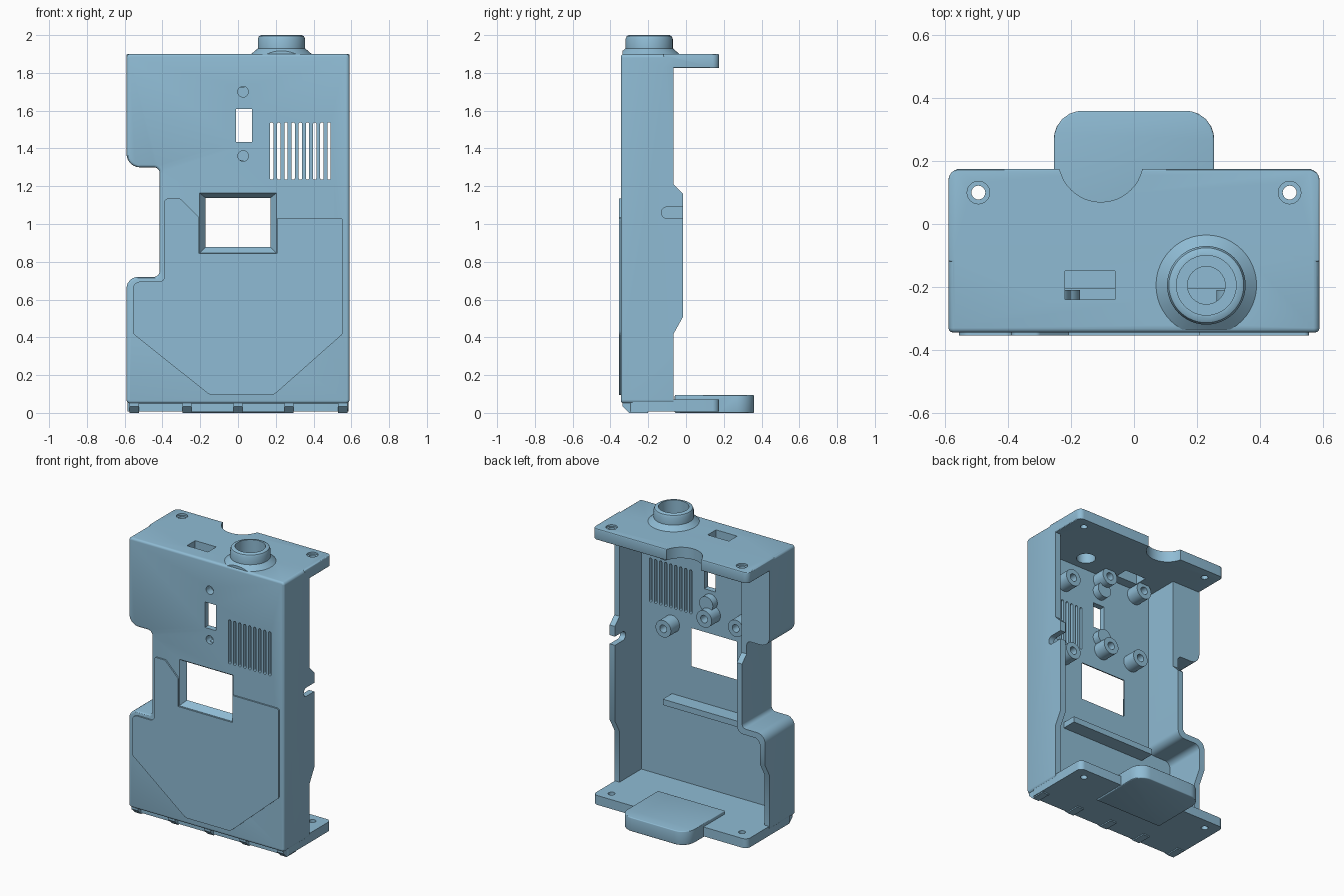
import bpy, bmesh, math
from mathutils import Vector

if "Cube" in bpy.data.objects:
    bpy.data.objects.remove(bpy.data.objects["Cube"])

blue = bpy.data.materials.new("dusty_blue")
blue.diffuse_color = (0.275, 0.50, 0.66, 1)
blue.use_nodes = True
blue.node_tree.nodes["Principled BSDF"].inputs["Base Color"].default_value = blue.diffuse_color


def rounded(points, seg=6):
    """Turn (u, v, radius) corners into an outline with filleted corners."""
    out = []
    n = len(points)
    for i, (u, v, r) in enumerate(points):
        p = Vector((u, v))
        if r == 0:
            out.append(p)
            continue
        a = (Vector(points[i - 1][:2]) - p).normalized()
        b = (Vector(points[(i + 1) % n][:2]) - p).normalized()
        half = a.angle(b) / 2
        c = p + (a + b).normalized() * (r / math.sin(half))
        s = p + a * (r / math.tan(half)) - c
        e = p + b * (r / math.tan(half)) - c
        out += [c + s.lerp(e, k / seg).normalized() * r for k in range(seg + 1)]
    return out


def rect(u0, u1, v0, v1, r=0):
    return rounded([(u0, v0, r), (u1, v0, r), (u1, v1, r), (u0, v1, r)])


def circle(u, v, r, n=32):
    return [(u + r * math.cos(2 * math.pi * k / n), v + r * math.sin(2 * math.pi * k / n)) for k in range(n)]


def loft(name, axis, sections):
    """Solid through matching outlines [(outline, level), ...] along an axis."""
    place = {"x": lambda u, v, w: (w, u, v), "y": lambda u, v, w: (u, w, v), "z": lambda u, v, w: (u, v, w)}[axis]
    bm = bmesh.new()
    rings = [[bm.verts.new(place(p[0], p[1], w)) for p in line] for line, w in sections]
    n = len(rings[0])
    bm.faces.new(rings[0])
    bm.faces.new(rings[-1])
    for a, b in zip(rings, rings[1:]):
        for i in range(n):
            bm.faces.new((a[i], a[(i + 1) % n], b[(i + 1) % n], b[i]))
    bmesh.ops.recalc_face_normals(bm, faces=bm.faces)
    me = bpy.data.meshes.new(name)
    bm.to_mesh(me)
    bm.free()
    me.materials.append(blue)
    ob = bpy.data.objects.new(name, me)
    bpy.context.collection.objects.link(ob)
    return ob


def prism(name, axis, line, lo, hi):
    return loft(name, axis, [(line, lo), (line, hi)])


def apply(ob, mod):
    bpy.context.view_layer.objects.active = ob
    bpy.ops.object.modifier_apply(modifier=mod.name)


def bevel(ob, width):
    m = ob.modifiers.new("bevel", "BEVEL")
    m.width, m.segments, m.limit_method, m.angle_limit = width, 3, "ANGLE", math.radians(50)
    apply(ob, m)


def boolean(ob, other, op="DIFFERENCE"):
    m = ob.modifiers.new("bool", "BOOLEAN")
    m.object, m.operation, m.solver = other, op, "EXACT"
    apply(ob, m)
    bpy.data.objects.remove(other)


def cut(ob, axis, line, lo, hi):
    boolean(ob, prism("cutter", axis, line, lo, hi))


# case shell with the side notch
case = prism("case_shell", "y", rounded([
    (-.59, .05, .02), (.59, .05, .02), (.59, 1.9, .02), (-.59, 1.9, .02),
    (-.59, 1.3, .07), (-.415, 1.3, .03), (-.415, .72, .03), (-.59, .72, .06)]), -.345, .03)
bevel(case, .014)

# hollow inside, leaving a solid block beside the notch
cut(case, "y", rounded([(-.55, .07, 0), (.55, .07, 0), (.55, 1.825, 0), (-.375, 1.825, 0),
                        (-.375, .68, .05), (-.55, .68, .04)]), -.305, .2)

# rear rim, with the taller lip in the middle
cut(case, "x", [(-.065, 1.21), (-.065, 2.1), (.2, 2.1), (.2, -.1), (-.065, -.1),
                (-.065, .42), (-.015, .51), (-.015, 1.16)], -1, 1)

# cable slot in the right wall
cut(case, "x", rounded([(-.13, 1.03, .029), (.1, 1.03, 0), (.1, 1.09, 0), (-.13, 1.09, .029)]), .5, .7)

# top flange with a finger scoop
top = prism("top_flange", "z", rounded([(-.59, -.12, 0), (.59, -.12, 0), (.59, .175, .035), (-.59, .175, .035)]),
            1.825, 1.9)
bevel(top, .006)
cut(top, "z", circle(-.105, .205, .135, 48), 1.7, 2)
boolean(case, top, "UNION")

# bottom flange and floor
floor = prism("floor", "z", rounded([(-.585, -.3, .02), (.585, -.3, .02), (.585, .175, .035), (-.585, .175, .035)]),
              .008, .072)
boolean(case, floor, "UNION")

# raised bottom tab
tab = prism("bottom_tab", "z", rounded([(-.255, -.06, 0), (.255, -.06, 0), (.255, .36, .09), (-.255, .36, .09)]),
            0, .095)
bevel(tab, .006)
boolean(case, tab, "UNION")

# nozzle socket on top
steps = [(.16, 1.88), (.16, 1.9), (.125, 1.93), (.125, 1.98), (.119, 1.994), (.108, 2.0)]
nozzle = loft("nozzle", "z", [(circle(.23, -.195, r, 48), z) for r, z in steps])
cut(nozzle, "y", rect(-.2, .6, 1.5, 2.2), -.6, -.335)
boolean(case, nozzle, "UNION")
cut(case, "z", circle(.23, -.195, .095, 48), 1.9, 2.1)
cut(case, "z", circle(.23, -.195, .06), 1.7, 1.95)

# switch slot in the top
cut(case, "z", rect(-.22, -.06, -.24, -.15), 1.7, 2)

# screw holes through both flanges
for x in (-.495, .495):
    cut(case, "z", circle(x, .1, .022, 24), -.1, 2.1)
    cut(case, "z", circle(x, .1, .036, 24), 1.888, 2.1)

# bevelled display window
boolean(case, loft("cutter", "y", [(rect(-.205, .205, .845, 1.165), -.346), (rect(-.17, .17, .88, 1.137), -.302)]))

# slider slot and speaker vents
cut(case, "y", rect(-.01, .075, 1.435, 1.61), -.4, -.2)
for i in range(9):
    x = .178 + .038 * i
    cut(case, "y", rect(x - .009, x + .009, 1.235, 1.537, .008), -.4, -.2)

# blind screw seats with shallow bosses behind
for z in (1.36, 1.70):
    boolean(case, prism("seat_boss", "y", circle(.027, z, .052), -.32, -.255), "UNION")
    cut(case, "y", circle(.027, z, .028), -.4, -.29)

# hollow mounting posts inside
for x, z in ((.32, 1.66), (.32, 1.13), (.02, 1.78), (.01, 1.28), (-.26, 1.78), (-.23, 1.28)):
    post = prism("mounting_post", "y", circle(x, z, .058), -.32, -.21)
    cut(post, "y", circle(x, z, .026, 24), -.29, -.1)
    boolean(case, post, "UNION")

# inner support ledge
boolean(case, prism("support_ledge", "y", rect(-.32, .32, .61, .65), -.32, -.205), "UNION")

# raised front panel
panel = prism("front_panel", "y", rounded([
    (-.39, 1.135, .02), (-.305, 1.135, .02), (-.206, 1.035, 0), (-.206, .844, 0), (.206, .844, 0),
    (.206, 1.03, 0), (.557, 1.03, .015), (.557, .42, .03), (.19, .095, .05), (-.15, .095, .05),
    (-.557, .42, .03), (-.557, .695, .04), (-.39, .695, .025)]), -.355, -.34)

# clip ribs along the bottom front edge
ribs = [prism("clip_rib", "x", [(-.335, .06), (-.335, .035), (-.3, 0), (-.2, 0), (-.2, .06)], x - .025, x + .025)
        for x in (-.55, -.27, 0, .27, .555)]

# smooth curved walls, keep crisp edges
bpy.ops.object.select_all(action="DESELECT")
for ob in [case, panel] + ribs:
    ob.select_set(True)
bpy.context.view_layer.objects.active = case
bpy.ops.object.shade_smooth_by_angle(angle=math.radians(30))
